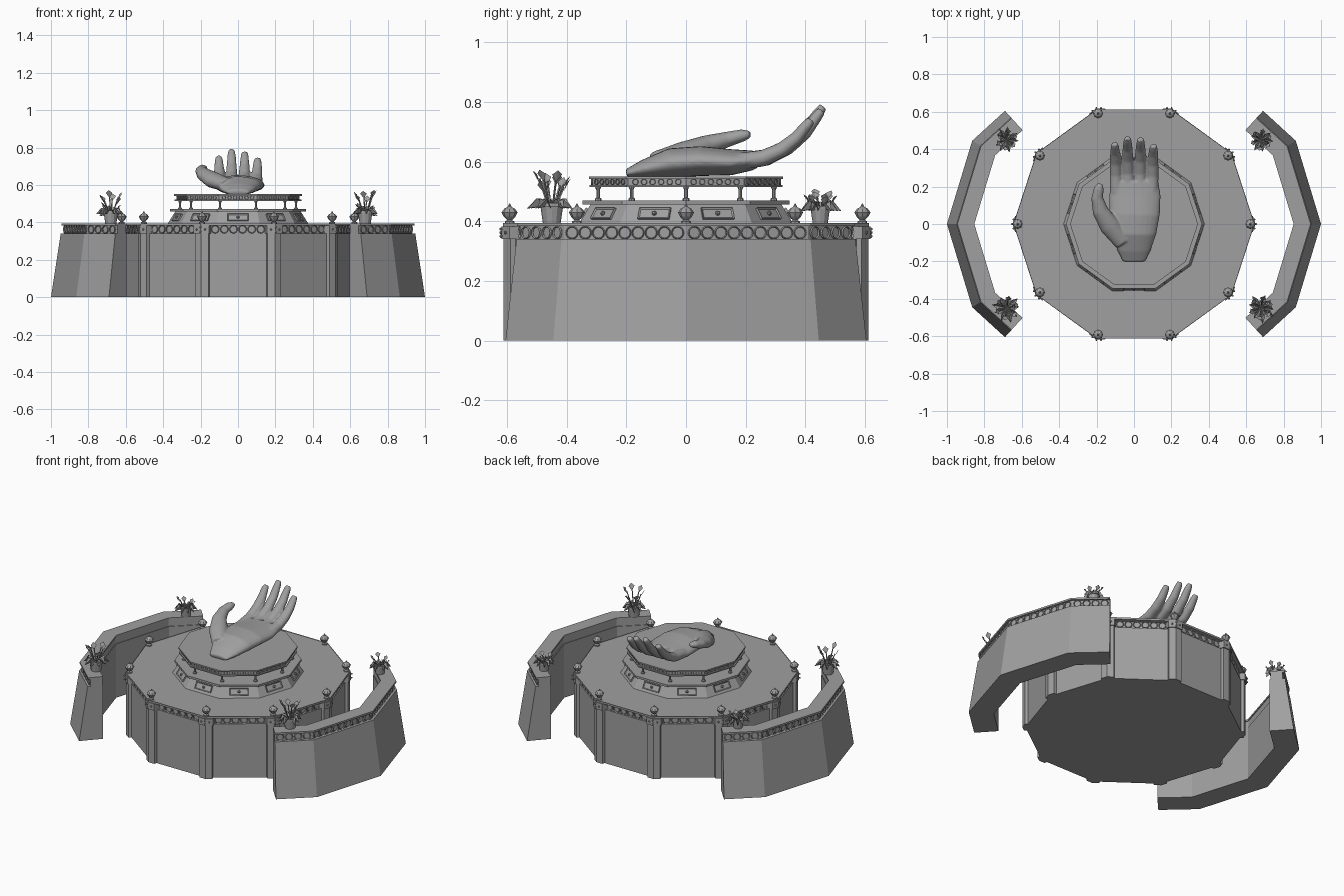
import bpy, bmesh, math, random
from math import sin, cos, pi, radians
from mathutils import Vector, Matrix

random.seed(4)
if "Cube" in bpy.data.objects:
    bpy.data.objects.remove(bpy.data.objects["Cube"], do_unlink=True)

stone = bpy.data.materials.new("grey_stone")
stone.use_nodes = True
GREY = (0.35, 0.35, 0.35, 1)
stone.diffuse_color = GREY
stone.node_tree.nodes["Principled BSDF"].inputs["Base Color"].default_value = GREY


def finish(name, bm, smooth=False):
    bmesh.ops.recalc_face_normals(bm, faces=bm.faces)
    me = bpy.data.meshes.new(name)
    bm.to_mesh(me)
    bm.free()
    me.materials.append(stone)
    for p in me.polygons:
        p.use_smooth = smooth
    ob = bpy.data.objects.new(name, me)
    bpy.context.scene.collection.objects.link(ob)
    return ob


def bridge(bm, loops, caps=True, closed=False):
    n = len(loops[0])
    pairs = list(zip(loops, loops[1:])) + ([(loops[-1], loops[0])] if closed else [])
    for a, b in pairs:
        for i in range(n):
            bm.faces.new((a[i], a[(i + 1) % n], b[(i + 1) % n], b[i]))
    if caps:
        bm.faces.new(loops[0])
        bm.faces.new(loops[-1])


def prism(bm, bottom, z0, z1, top=None):
    bridge(bm, [[bm.verts.new((x, y, z)) for x, y in pts]
                for pts, z in ((bottom, z0), (top or bottom, z1))])


def lathe(bm, profile, centre, n):
    bridge(bm, [[bm.verts.new((centre[0] + r * cos(2 * pi * i / n),
                               centre[1] + r * sin(2 * pi * i / n), z))
                 for i in range(n)] for r, z in profile])


def polar(r, deg):
    return (r * cos(radians(deg)), r * sin(radians(deg)))


def decagon(r):
    return [polar(r, 36 * i) for i in range(10)]


def hoops(bm, p, q, z, radius, margin, pitch):
    """Row of rings along p-q, facing outward from the segment."""
    p, q = Vector((*p, z)), Vector((*q, z))
    along = (q - p).normalized()
    out = Vector((along.y, -along.x, 0))
    room = (q - p).length - 2 * margin
    count = max(1, int(room / pitch))
    for k in range(count):
        c = p + along * (margin + room * (k + 0.5) / count)
        loops = []
        for i in range(16):
            a = 2 * pi * i / 16
            d = along * cos(a) + Vector((0, 0, sin(a)))
            loops.append([bm.verts.new(c + d * (radius + 0.12 * radius * cos(b))
                                       + out * 0.25 * radius * sin(b))
                          for b in (0, pi / 2, pi, 3 * pi / 2)])
        bridge(bm, loops, caps=False, closed=True)


def deca_solid(name, r0, z0, z1, r1=None):
    bm = bmesh.new()
    prism(bm, decagon(r0), z0, z1, decagon(r1 or r0))
    return finish(name, bm)


def deca_hoops(name, r, *args):
    bm = bmesh.new()
    pts = decagon(r)
    for i in range(10):
        hoops(bm, pts[i], pts[(i + 1) % 10], *args)
    finish(name, bm)


# Main ten-sided platform with recessed ring frieze and rim
deca_solid("platform_body", 0.625, 0, 0.34)
deca_solid("platform_frieze", 0.617, 0.34, 0.383)
deca_hoops("platform_frieze_rings", 0.62, 0.363, 0.02, 0.045, 0.047)
bm = bmesh.new()
prism(bm, decagon(0.645), 0.383, 0.395)
bm.faces.ensure_lookup_table()
top = [f for f in bm.faces if f.calc_center_median().z > 0.394]
bmesh.ops.inset_region(bm, faces=top, thickness=0.055)
bmesh.ops.inset_region(bm, faces=top, thickness=0.002, depth=-0.003)
finish("platform_rim", bm)

# Corner pilasters, capitals, studs and finials
pil, cap, stud, fin = (bmesh.new() for _ in range(4))
for k in range(10):
    rot = Matrix.Rotation(radians(36 * k), 2)

    def wrap(r, w):
        pts = ((r, 0), (r - w * math.tan(pi / 10), w), (0.58, w),
               (0.58, -w), (r - w * math.tan(pi / 10), -w))
        return [tuple(rot @ Vector(p)) for p in pts]

    prism(pil, wrap(0.643, 0.038), 0, 0.34)
    prism(cap, wrap(0.65, 0.044), 0.34, 0.383)
    for t, z in ((-0.024, 0.362), (0.024, 0.362), (0, 0.35), (0, 0.374)):
        p = rot @ Vector((0.652 - abs(t) * 0.32, t))
        bmesh.ops.create_icosphere(stud, subdivisions=1, radius=0.006,
                                   matrix=Matrix.Translation((p.x, p.y, z)))
    lathe(fin, ((0.016, 0.393), (0.016, 0.4), (0.008, 0.404), (0.02, 0.416), (0.027, 0.43),
                (0.018, 0.442), (0.007, 0.448), (0.001, 0.46)), polar(0.622, 36 * k), 8)
for name, b in (("pilasters", pil), ("capitals", cap), ("capital_studs", stud), ("finials", fin)):
    finish(name, b)

# Middle tier: sloped base with framed panels and a slab
deca_solid("tier_base", 0.378, 0.39, 0.457, 0.336)
deca_solid("tier_slab", 0.364, 0.457, 0.47)
panels, bosses = bmesh.new(), bmesh.new()
for k in range(10):
    place = (Matrix.Rotation(radians(18 + 36 * k), 4, 'Z') @ Matrix.Translation((0.341, 0, 0.425))
             @ Matrix.Rotation(-math.atan2(0.04, 0.067), 4, 'Y'))
    made = bmesh.ops.create_cube(panels, size=1,
                                 matrix=place @ Matrix.Diagonal((0.012, 0.11, 0.042, 1)))
    normal = (place.to_3x3() @ Vector((1, 0, 0))).normalized()
    panels.normal_update()
    faces = {f for v in made["verts"] for f in v.link_faces if f.normal.dot(normal) > 0.9}
    bmesh.ops.inset_region(panels, faces=list(faces), thickness=0.007, depth=-0.004)
    bmesh.ops.create_icosphere(bosses, subdivisions=1, radius=0.009,
                               matrix=place @ Matrix.Translation((0.004, 0, 0)))
finish("tier_panels", panels)
finish("panel_bosses", bosses)

# Raised deck on slim posts
bm = bmesh.new()
for k in range(10):
    lathe(bm, ((0.011, 0.468), (0.011, 0.476), (0.006, 0.48), (0.006, 0.505), (0.011, 0.517)),
          polar(0.31, 36 * k), 8)
finish("deck_posts", bm)
deca_solid("deck_lower_plate", 0.34, 0.515, 0.522)
deca_solid("deck_band", 0.33, 0.522, 0.542)
deca_solid("deck_upper_plate", 0.342, 0.542, 0.551)
deca_hoops("deck_rings", 0.332, 0.532, 0.0095, 0.012, 0.027)

# Two angled outer walls
SPINE = [Vector(p) for p in ((0.69, -0.605), (0.865, -0.445), (1, 0), (0.865, 0.445), (0.69, 0.605))]


def offset(d):
    dirs = [(b - a).normalized() for a, b in zip(SPINE, SPINE[1:])]
    norms = [Vector((v.y, -v.x)) for v in dirs]
    out = []
    for i, p in enumerate(SPINE):
        a, b = norms[max(0, i - 1)], norms[min(i, len(norms) - 1)]
        m = (a + b).normalized()
        out.append(p - m * d / m.dot(a))
    return out


for side, word in ((1, "left"), (-1, "right")):
    def strip(a, b):
        return [(side * p.x, p.y) for p in offset(a) + offset(b)[::-1]]

    body, frieze, coping, rings = (bmesh.new() for _ in range(4))
    prism(body, strip(0, 0.14), 0, 0.34, strip(0.05, 0.14))
    prism(frieze, strip(0.066, 0.136), 0.34, 0.384)
    prism(coping, strip(0.053, 0.14), 0.384, 0.395)
    pts = [(side * p.x, p.y) for p in offset(0.064)][::side]
    for p, q in zip(pts, pts[1:]):
        hoops(rings, p, q, 0.362, 0.02, 0.006, 0.046)
    for name, b in (("wall", body), ("wall_frieze", frieze),
                    ("wall_coping", coping), ("wall_rings", rings)):
        finish(word + "_" + name, b)

# Potted plants on the wall ends, taller at the front
for sx, sy, size, high in ((1, -1, 1, 0.185), (-1, -1, 1, 0.185), (1, 1, 0.85, 0.115), (-1, 1, 0.85, 0.115)):
    cx, cy = sx * 0.68, sy * 0.45
    bm = bmesh.new()
    lathe(bm, [(r * size, 0.395 + z * size) for r, z in
               ((0.03, 0), (0.038, 0.055), (0.043, 0.055), (0.043, 0.067), (0.036, 0.067), (0.034, 0.058))],
          (cx, cy), 12)
    finish("plant_pot", bm)
    bm = bmesh.new()
    rim = 0.395 + 0.06 * size

    def leaf(root, mid, tip, width):
        side = (tip - root).cross(Vector((0, 0, 1)))
        side = side.normalized() * width
        a, b, c, d = (bm.verts.new(v) for v in (root, mid + side, tip, mid - side))
        bm.faces.new((a, b, c))
        bm.faces.new((a, c, d))

    for k in range(9):
        u = Vector((*polar(1, 40 * k + random.uniform(-8, 8)), 0))
        base = Vector((cx, cy, rim))
        reach = random.uniform(0.065, 0.085) * size
        leaf(base, base + u * reach * 0.6 + Vector((0, 0, 0.022)),
             base + u * reach + Vector((0, 0, -0.012)), 0.015 * size)
    for k in range(6):
        u = Vector((*polar(1, 60 * k + 20), 0))
        root = Vector((cx, cy, rim - 0.01)) + u * 0.01
        end = Vector((cx, cy, 0.395 + high * random.uniform(0.6, 0.85))) + u * 0.042 * size
        rod = bmesh.ops.create_cone(bm, cap_ends=True, segments=5, radius1=0.004, radius2=0.003,
                                    depth=(end - root).length)
        bmesh.ops.transform(bm, verts=rod["verts"],
                            matrix=Matrix.Translation((root + end) / 2)
                            @ (end - root).to_track_quat('Z', 'Y').to_matrix().to_4x4())
        tip = end + u * 0.022 + Vector((0, 0, 0.15 * high))
        leaf(end - Vector((0, 0, 0.012)), (end + tip) / 2, tip, 0.018 * size)
    finish("plant_leaves", bm)

# Open upturned hand, merged from palm, thumb and finger tubes
hand = bmesh.new()


def limb(sections, n=16):
    pts = [Vector(s[:3]) for s in sections]
    loops = []
    for i, s in enumerate(sections):
        t = (pts[min(i + 1, len(pts) - 1)] - pts[max(i - 1, 0)]).normalized()
        x = (Vector((1, 0, 0)) - t * t.x).normalized()
        z = x.cross(t)
        loops.append([hand.verts.new(pts[i] + x * s[3] * cos(2 * pi * k / n) + z * s[4] * sin(2 * pi * k / n))
                      for k in range(n)])
    bridge(hand, loops)


limb(((0, -0.2, 0.56, 0.06, 0.014), (0, -0.14, 0.575, 0.09, 0.032), (0, -0.05, 0.595, 0.12, 0.05),
      (0.003, 0.05, 0.602, 0.135, 0.05), (0.005, 0.15, 0.598, 0.138, 0.044),
      (0.002, 0.23, 0.605, 0.128, 0.032)), 24)
limb(((-0.06, -0.1, 0.6, 0.045, 0.035), (-0.13, -0.01, 0.625, 0.055, 0.042),
      (-0.18, 0.07, 0.655, 0.043, 0.034), (-0.197, 0.14, 0.675, 0.032, 0.026),
      (-0.188, 0.19, 0.688, 0.027, 0.021), (-0.18, 0.215, 0.692, 0.014, 0.012)))
for x, tipy, tipz in ((-0.098, 0.43, 0.75), (-0.033, 0.46, 0.785), (0.034, 0.455, 0.772), (0.1, 0.42, 0.74)):
    def at(f, rise, w):
        return (x * (0.95 + 0.1 * f), 0.17 + (tipy - 0.17) * f, 0.6 + (tipz - 0.6) * rise, w, w * 0.85)
    limb((at(0, 0, 0.034), at(0.35, 0.08, 0.033), at(0.6, 0.28, 0.03), at(0.8, 0.56, 0.027),
          at(0.94, 0.87, 0.022), at(1, 1, 0.017)))
ob = finish("open_hand", hand, smooth=True)
mod = ob.modifiers.new("merge", 'REMESH')
mod.mode = 'VOXEL'
mod.voxel_size = 0.006
mod.use_smooth_shade = True
mod = ob.modifiers.new("soften", 'SMOOTH')
mod.factor = 0.5
mod.iterations = 5
